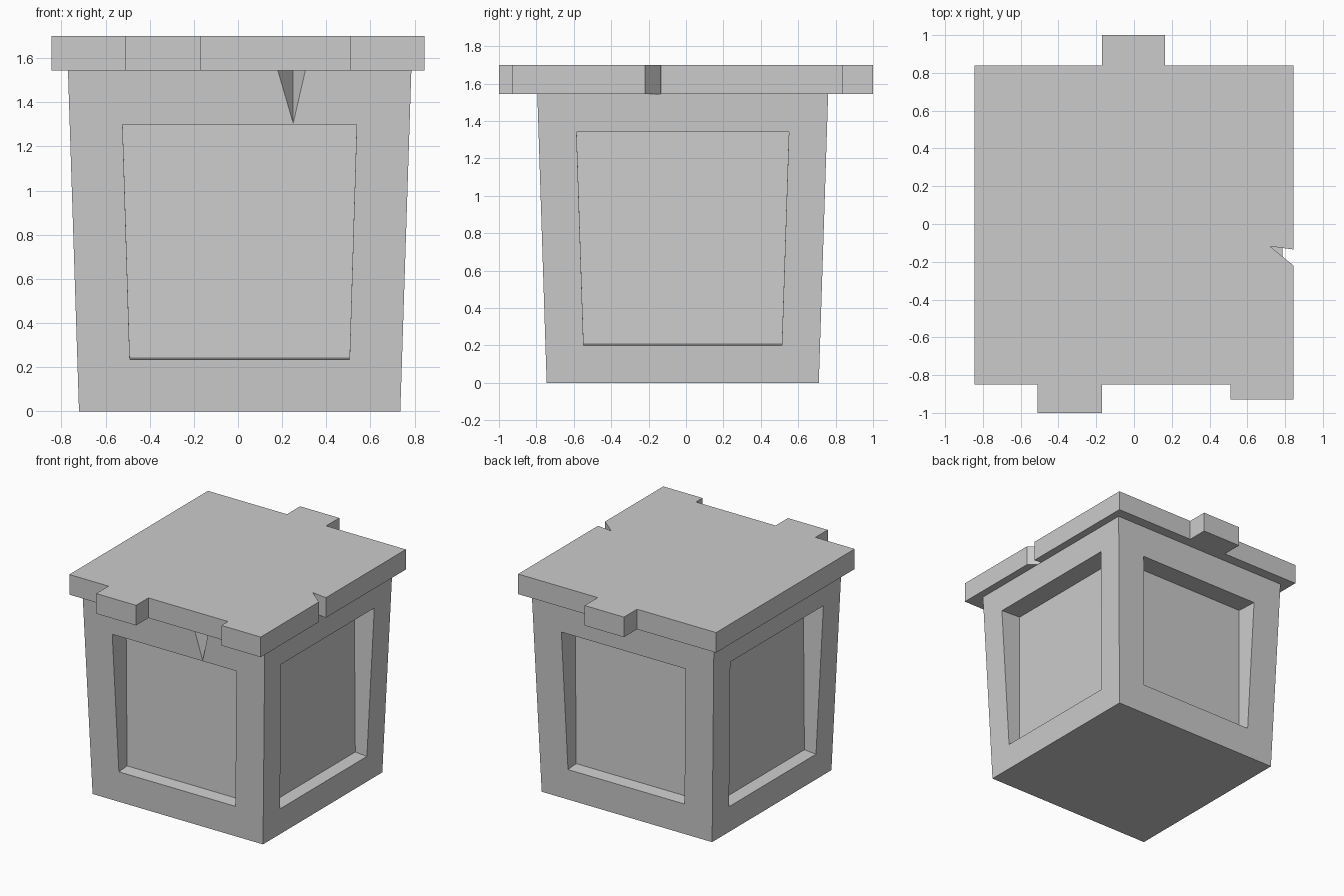
import bpy, bmesh
from mathutils import Matrix, Vector

if "Cube" in bpy.data.objects:
    bpy.data.objects.remove(bpy.data.objects["Cube"])

CENTRE = Vector((0.0075, -0.0175, 0))
LID_Z, TOP_Z = 1.545, 1.70


def loft(name, ring_a, ring_b):
    """Closed solid between two matching rings of points."""
    bm = bmesh.new()
    a = [bm.verts.new(p) for p in ring_a]
    b = [bm.verts.new(p) for p in ring_b]
    bm.faces.new(a)
    bm.faces.new(b)
    n = len(a)
    for i in range(n):
        j = (i + 1) % n
        bm.faces.new((a[i], a[j], b[j], b[i]))
    bmesh.ops.recalc_face_normals(bm, faces=bm.faces)
    return to_object(name, bm)


def to_object(name, bm):
    mesh = bpy.data.meshes.new(name)
    bm.to_mesh(mesh)
    bm.free()
    obj = bpy.data.objects.new(name, mesh)
    bpy.context.collection.objects.link(obj)
    return obj


def carve(target, cutter):
    cutter.hide_render = True
    mod = target.modifiers.new("carve", 'BOOLEAN')
    mod.operation, mod.solver, mod.object = 'DIFFERENCE', 'EXACT', cutter
    bpy.context.view_layer.objects.active = target
    bpy.ops.object.modifier_apply(modifier=mod.name)
    bpy.data.objects.remove(cutter)


def square(half, z):
    return [CENTRE + Vector((sx * half, sy * half, z))
            for sx, sy in ((-1, -1), (1, -1), (1, 1), (-1, 1))]


# tapered crate body
body = loft("body", square(0.7275, 0), square(0.7775, LID_Z))


def panel_ring(half_low, half_high, low, high):
    """Trapezoid facing front; low and high are (distance, z)."""
    (rl, zl), (rh, zh) = low, high
    return [(-half_low, -rl, zl), (half_low, -rl, zl),
            (half_high, -rh, zh), (-half_high, -rh, zh)]


# recessed panels: front/back pair and left/right pair
for quarter in range(4):
    hl, hh, zl, zh = ((0.4975, 0.53, 0.235, 1.30), (0.53, 0.5675, 0.20, 1.34))[quarter % 2]
    outer = panel_ring(hl, hh, (0.9, zl - 0.013), (0.9, zh - 0.005))
    inner = panel_ring(hl, hh, (0.635, zl + 0.008), (0.60, zh + 0.008))
    turn = Matrix.Translation(CENTRE) @ Matrix.Rotation(quarter * 1.5707963, 4, 'Z')
    carve(body, loft("panel_cutter",
                     [turn @ Vector(p) for p in outer],
                     [turn @ Vector(p) for p in inner]))

# wedge-shaped crack above the front panel
FACE_TOP = -0.795
top = Vector((0.25, FACE_TOP + 0.12, LID_Z))
tip = Vector((0.25, FACE_TOP + 0.008, 1.305))
left = Vector((0.18, FACE_TOP, LID_Z))
right = Vector((0.305, FACE_TOP, LID_Z))
bm = bmesh.new()
for p in (left, right, top):
    # enlarge about the tip so the wedge passes through the top
    bm.verts.new(tip + (p - tip) * 1.2)
    bm.verts.new(tip + (p - tip) * 1.2 + (Vector((0, -0.1, 0)) if p is not top else Vector()))
bm.verts.new(tip)
bm.verts.new(tip + Vector((0, -0.1, 0)))
bmesh.ops.remove_doubles(bm, verts=bm.verts[:], dist=0.0001)
bmesh.ops.convex_hull(bm, input=bm.verts[:])
bmesh.ops.recalc_face_normals(bm, faces=bm.faces)
carve(body, to_object("crack_cutter", bm))

# lid slab with broken tabs and a chipped notch
outline = [(-0.845, -0.85), (-0.51, -0.85), (-0.51, -1), (-0.17, -1), (-0.17, -0.85),
           (0.51, -0.85), (0.51, -0.93), (0.845, -0.93), (0.845, -0.22), (0.72, -0.118),
           (0.845, -0.135), (0.845, 0.84), (0.165, 0.84), (0.165, 1), (-0.17, 1),
           (-0.17, 0.84), (-0.845, 0.84)]
loft("lid", [(x, y, LID_Z) for x, y in outline], [(x, y, TOP_Z) for x, y in outline])
